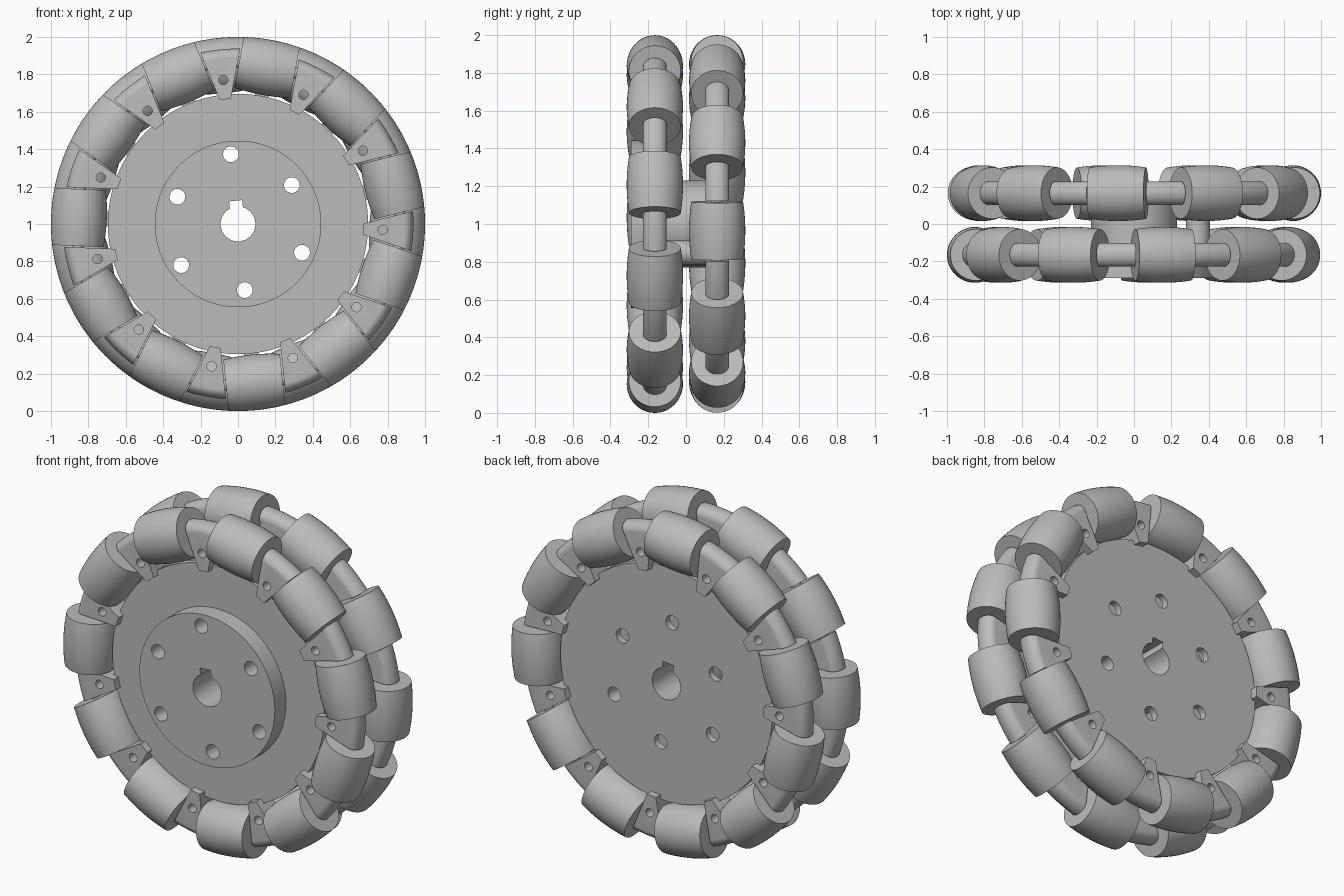
import bpy, bmesh
from math import sin, cos, asin, sqrt, pi, radians
from mathutils import Matrix, Vector

cube = bpy.data.objects.get("Cube")
if cube:
    bpy.data.objects.remove(cube, do_unlink=True)

COUNT = 11                 # rollers per row
HALF = pi / COUNT          # half the angular pitch
START = radians(95.85)     # angle of the first front bracket
ROW = 0.165                # distance of each row from the mid plane
AXIS = 0.851               # radius on which the rollers sit
LIFT = Matrix.Translation((0, 0, 1))

grey = bpy.data.materials.new("grey_metal")
GREY = (0.5, 0.5, 0.5, 1)
grey.diffuse_color = GREY
grey.use_nodes = True
grey.node_tree.nodes["Principled BSDF"].inputs["Base Color"].default_value = GREY


def add(name, bm):
    """Turn a bmesh into an object."""
    bmesh.ops.recalc_face_normals(bm, faces=bm.faces)
    mesh = bpy.data.meshes.new(name)
    bm.to_mesh(mesh)
    bm.free()
    mesh.materials.append(grey)
    obj = bpy.data.objects.new(name, mesh)
    bpy.context.collection.objects.link(obj)
    return obj


def smooth(obj):
    bpy.ops.object.select_all(action='DESELECT')
    obj.select_set(True)
    bpy.context.view_layer.objects.active = obj
    bpy.ops.object.shade_smooth_by_angle(angle=radians(30))


def polar(radius, angle, y=0):
    return Vector((radius * cos(angle), y, radius * sin(angle)))


def turn(angle, y=0):
    """Move a part built at the top of the wheel to an angle in a row."""
    return LIFT @ Matrix.Translation((0, y, 0)) @ Matrix.Rotation(pi / 2 - angle, 4, 'Y')


def disc(name, radius, y0, y1, sides=72, centre=Vector()):
    """Cylinder along y."""
    bm = bmesh.new()
    ring = [bm.verts.new(centre + polar(radius, 2 * pi * i / sides, y0))
            for i in range(sides)]
    face = bm.faces.new(ring)
    out = bmesh.ops.extrude_face_region(bm, geom=[face])["geom"]
    moved = [v for v in out if isinstance(v, bmesh.types.BMVert)]
    bmesh.ops.translate(bm, verts=moved, vec=(0, y1 - y0, 0))
    return add(name, bm)


def loft(name, rings):
    """Closed rings joined by quads and capped."""
    bm = bmesh.new()
    loops = [[bm.verts.new(p) for p in ring] for ring in rings]
    n = len(loops[0])
    for a, b in zip(loops, loops[1:]):
        for i in range(n):
            j = (i + 1) % n
            bm.faces.new((a[i], a[j], b[j], b[i]))
    bm.faces.new(loops[0])
    bm.faces.new(loops[-1])
    return add(name, bm)


def cut(obj, cutters):
    bpy.context.view_layer.objects.active = obj
    for c in cutters:
        mod = obj.modifiers.new("cut", 'BOOLEAN')
        mod.operation = 'DIFFERENCE'
        mod.solver = 'EXACT'
        mod.object = c
        bpy.ops.object.modifier_apply(modifier=mod.name)


def remove(objs):
    for o in objs:
        bpy.data.objects.remove(o, do_unlink=True)


# Cutters for the keyed bore and the six bolt holes on two alternating radii
cutters = [disc("bore_cutter", 0.093, -1, 1, 48)]
bm = bmesh.new()
bmesh.ops.create_cube(bm, size=1)
bmesh.ops.scale(bm, verts=bm.verts, vec=(0.07, 2.2, 0.125))
bmesh.ops.translate(bm, verts=bm.verts, vec=(0, 0, 0.0625))
bm.transform(Matrix.Rotation(pi / 2 - START, 4, 'Y'))
cutters.append(add("keyway_cutter", bm))
bolts = [polar(0.355 if k % 2 else 0.375, START + k * pi / 3) for k in range(6)]
for b in bolts:
    cutters.append(disc("bolt_cutter", 0.042, -1, 1, 32, b))
for c in cutters:
    c.hide_render = True

# Hub: two thin plates, front boss, central sleeve and a spacer post
PLATE = 0.02
hub = [
    disc("front_plate", 0.696, -ROW - PLATE, -ROW + PLATE, 96),
    disc("back_plate", 0.696, ROW - PLATE, ROW + PLATE, 96),
    disc("front_boss", 0.445, -0.29, -ROW - PLATE + 0.01, 96),
    disc("hub_sleeve", 0.23, -ROW + 0.01, ROW - 0.01),
    disc("spacer_post", 0.065, -ROW + 0.01, ROW - 0.01, 32, bolts[4]),
]
for part in hub:
    cut(part, cutters)
    smooth(part)
    part.matrix_world = LIFT
remove(cutters)

# Barrel roller whose outside follows the wheel circle
LENGTH = 0.152
rings = []
for i in range(17):
    t = LENGTH * (i / 8 - 1)
    r = sqrt(1 - t * t) - AXIS
    rings.append([(t, r * sin(2 * pi * k / 48), AXIS + r * cos(2 * pi * k / 48))
                  for k in range(48)])
roller = loft("roller", rings)
smooth(roller)

# Axle pin through the roller
pin = loft("axle_pin", [[(t, 0.03 * sin(k * pi / 10), AXIS + 0.03 * cos(k * pi / 10))
                         for k in range(20)] for t in (-0.2, 0.2)])
smooth(pin)

# Bracket: flat cheeks, round outer edge, ends parallel to the rollers
THICK, TOP, CROWN = 0.063, 0.938, 0.05
section = [(-THICK, 0.67)]
section += [(-THICK * cos(k * pi / 16), TOP - CROWN + CROWN * sin(k * pi / 16))
            for k in range(17)]
section.append((THICK, 0.67))
rings = []
for i in range(9):
    ring = []
    for y, r in section:
        a = (HALF - asin(0.16 / r)) * (i / 4 - 1)
        ring.append((r * sin(a), y, r * cos(a)))
    rings.append(ring)
bracket = loft("bracket", rings)
pin_hole = disc("pin_hole_cutter", 0.025, -1, 1, 24, Vector((0, 0, 0.774)))
cut(bracket, [pin_hole])
remove([pin_hole])
smooth(bracket)

# Both rows, the back one shifted by half a pitch
for row, y, first in (("front", -ROW, START), ("back", ROW, START + HALF)):
    for k in range(COUNT):
        angle = first + 2 * HALF * k
        for source, at in ((bracket, angle), (roller, angle + HALF), (pin, angle + HALF)):
            part = bpy.data.objects.new(f"{row}_{source.name}_{k + 1}", source.data)
            part.matrix_world = turn(at, y)
            bpy.context.collection.objects.link(part)
remove([bracket, roller, pin])
